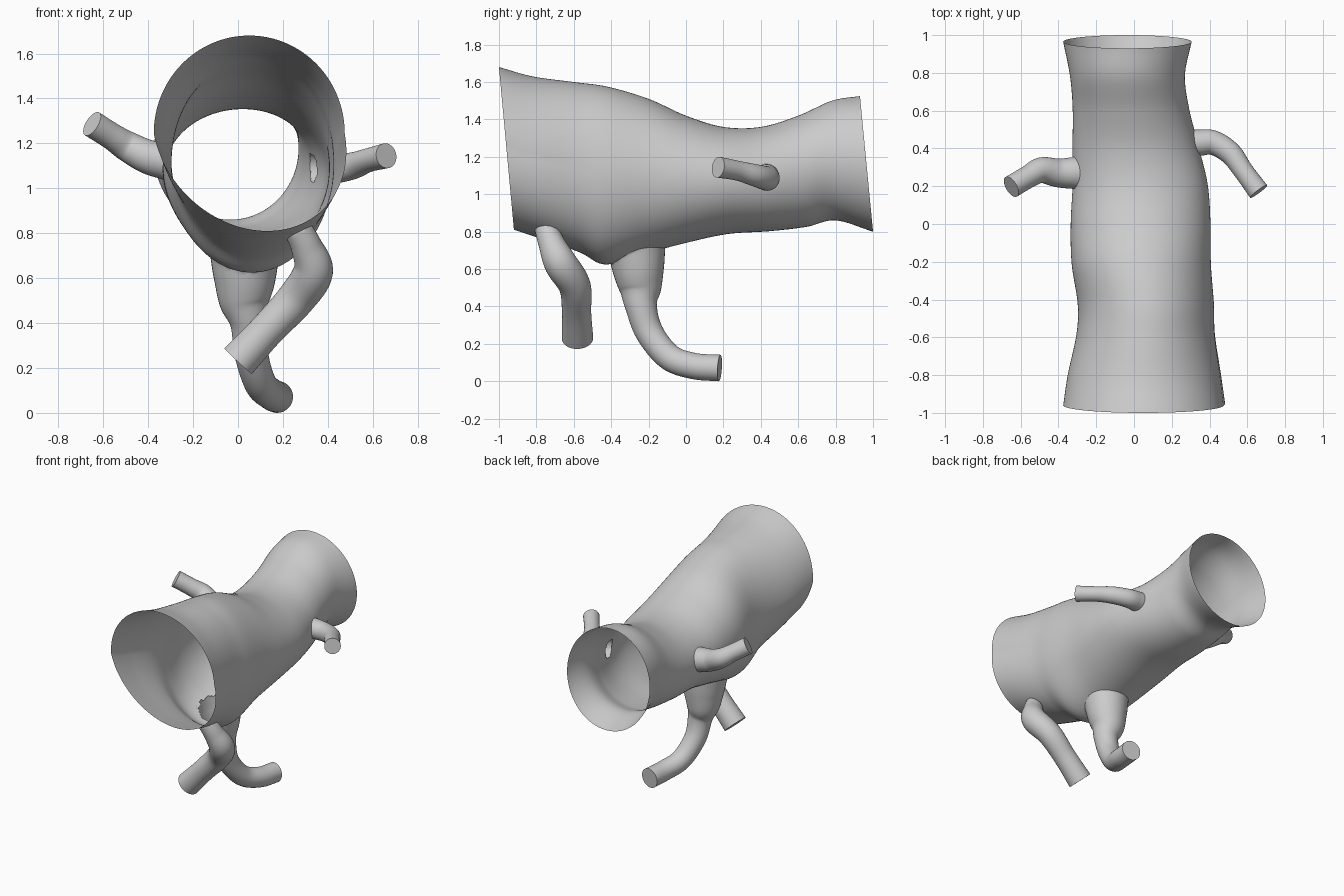
import bpy, bmesh, math
from mathutils import Vector
from mathutils.bvhtree import BVHTree

if "Cube" in bpy.data.objects:
    bpy.data.objects.remove(bpy.data.objects["Cube"])


def spline(rows, per):
    """Catmull-Rom through rows of numbers, 'per' samples per span."""
    rows = [Vector(r) for r in rows]
    pts = [rows[0] * 2 - rows[1]] + rows + [rows[-1] * 2 - rows[-2]]
    out = []
    for i in range(1, len(pts) - 2):
        a, b, c, d = pts[i - 1:i + 3]
        for k in range(per):
            t = k / per
            out.append(0.5 * (2 * b + (c - a) * t + (2 * a - 5 * b + 4 * c - d) * t ** 2
                              + (3 * b - a - 3 * c + d) * t ** 3))
    return out + [rows[-1]]


def skin(bm, rings, cap_end=False):
    """Bridge closed rings of points into a tube."""
    vs = [[bm.verts.new(p) for p in r] for r in rings]
    n = len(vs[0])
    for r0, r1 in zip(vs, vs[1:]):
        for j in range(n):
            k = (j + 1) % n
            bm.faces.new((r0[j], r0[k], r1[k], r1[j]))
    if cap_end:
        bm.faces.new(vs[-1])
    bmesh.ops.recalc_face_normals(bm, faces=bm.faces)


def finish(bm, name):
    me = bpy.data.meshes.new(name)
    bm.to_mesh(me)
    bm.free()
    ob = bpy.data.objects.new(name, me)
    bpy.context.collection.objects.link(ob)
    bpy.ops.object.select_all(action='DESELECT')
    ob.select_set(True)
    bpy.context.view_layer.objects.active = ob
    bpy.ops.object.shade_smooth_by_angle(angle=math.radians(45))


# Main vessel stations: top y, top z, bottom y, bottom z, left x, right x, low skew
stations = [
    (-1.00, 1.68, -.92, .81, -.375, .475, .08),
    (-.82, 1.63, -.77, .76, -.35, .455, .06),
    (-.60, 1.60, -.57, .69, -.305, .427, .03),
    (-.42, 1.575, -.43, .625, -.298, .423, 0),
    (-.20, 1.51, -.22, .682, -.33, .407, 0),
    (.00, 1.42, .00, .74, -.335, .405, 0),
    (.20, 1.36, .22, .787, -.325, .39, 0),
    (.40, 1.36, .44, .802, -.325, .34, 0),
    (.60, 1.42, .64, .825, -.325, .29, 0),
    (.78, 1.50, .80, .86, -.34, .27, 0),
    (.93, 1.525, 1.0, .80, -.375, .305, 0),
]


def vessel_ring(s, n=128):
    yt, zt, yb, zb, xl, xr, skew = s
    ring = []
    for j in range(n):
        a = 2 * math.pi * j / n
        t = (1 + math.sin(a)) / 2
        x = (xl + xr) / 2 + (xr - xl) / 2 * math.cos(a) + skew * max(0, -math.sin(a))
        ring.append(Vector((x, yb + (yt - yb) * t, zb + (zt - zb) * t)))
    return ring


vessel = bmesh.new()
skin(vessel, [vessel_ring(s) for s in spline(stations, 14)])
bvh = BVHTree.FromBMesh(vessel)

# Branch paths: x, y, z, radius
branches = {
    "front_branch": [(.26, -.75, .83, .062), (.305, -.72, .74, .07), (.335, -.67, .63, .088),
                     (.26, -.595, .51, .085), (.13, -.585, .37, .078), (.0, -.58, .23, .084)],
    "lower_branch": [(.03, -.265, .71, .155), (.03, -.255, .6, .138), (.03, -.245, .5, .115),
                     (.05, -.24, .4, .085), (.06, -.195, .26, .075), (.10, -.09, .13, .071),
                     (.15, .04, .082, .07), (.175, .18, .071, .071)],
    "right_branch": [(.34, .43, 1.09, .07), (.42, .43, 1.085, .065), (.51, .375, 1.10, .06),
                     (.58, .28, 1.125, .053), (.66, .172, 1.145, .056)],
    "left_branch": [(-.31, .27, 1.12, .085), (-.40, .27, 1.14, .076), (-.49, .285, 1.185, .068),
                    (-.56, .25, 1.23, .06), (-.65, .197, 1.287, .06)],
}


def branch(name, path, n=40, per=8):
    pts = spline(path, per)
    cs = [p.to_3d() for p in pts]
    start = (cs[1] - cs[0]).normalized()
    side = start.orthogonal()
    rings = []
    for i, c in enumerate(cs):
        d = (cs[min(i + 1, len(cs) - 1)] - cs[max(i - 1, 0)]).normalized()
        side = (side - d * side.dot(d)).normalized()
        up = d.cross(side)
        ring = []
        for j in range(n):
            a = 2 * math.pi * j / n
            p = c + pts[i][3] * (side * math.cos(a) + up * math.sin(a))
            if i < per:  # the root follows the vessel wall
                hit = bvh.ray_cast(p - start * .25, start, .45)[0]
                if hit and (i == 0 or (hit - p).dot(start) > 0):
                    p = hit
            ring.append(p)
        rings.append(ring)
    bm = bmesh.new()
    skin(bm, rings, cap_end=True)
    finish(bm, name)
    # open the vessel wall into the branch
    holes = []
    for f in vessel.faces:
        v = f.calc_center_median() - cs[0]
        along = v.dot(start)
        if abs(along) < .2 and (v - start * along).length < pts[0][3] * .88:
            holes.append(f)
    bmesh.ops.delete(vessel, geom=holes, context='FACES')


for name, path in branches.items():
    branch(name, path)
finish(vessel, "main_vessel")
